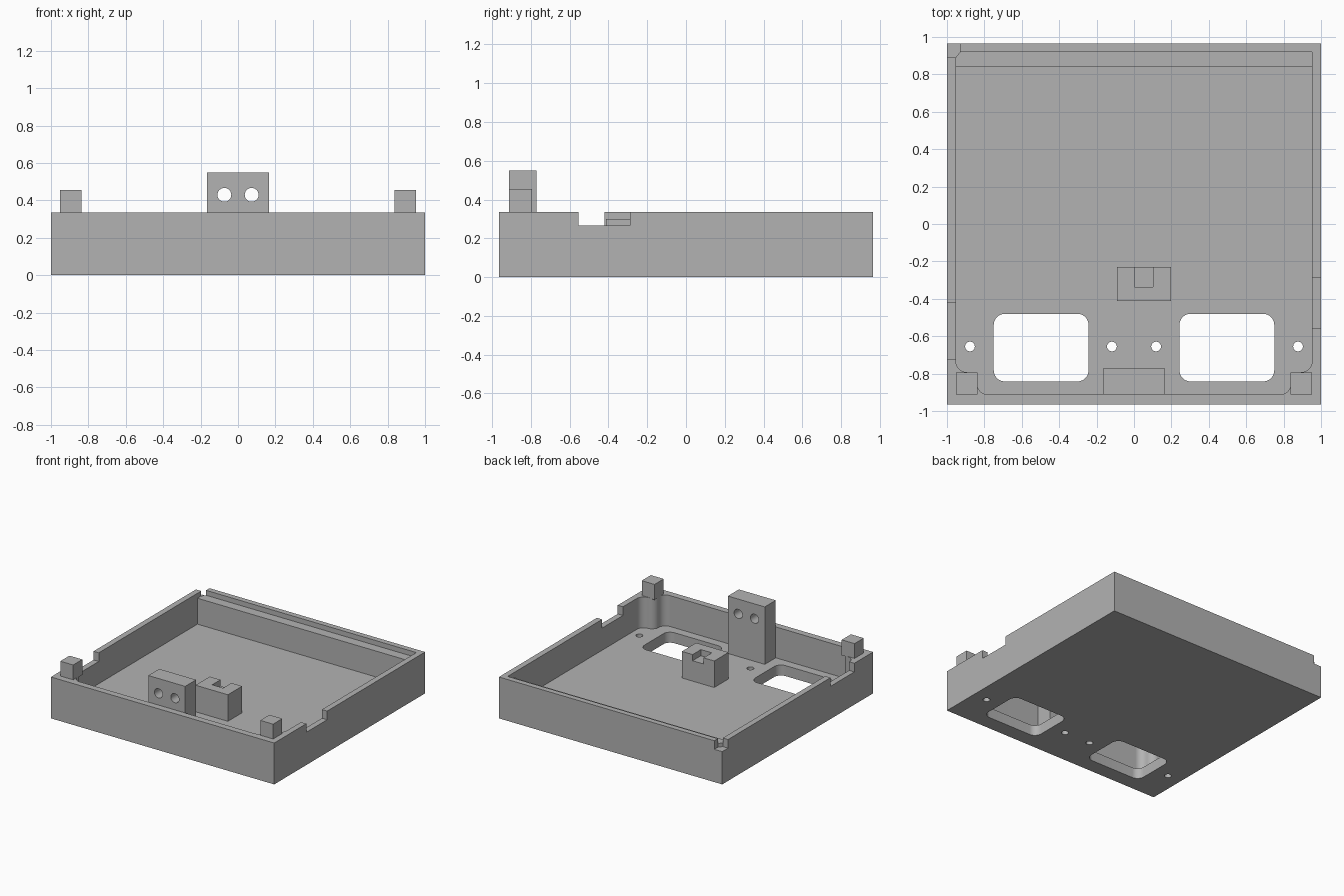
import bpy
import bmesh
from math import cos, sin, radians, pi

cube = bpy.data.objects.get("Cube")
if cube:
    bpy.data.objects.remove(cube, do_unlink=True)

grey = bpy.data.materials.new("plain_grey")
grey.use_nodes = True
COLOUR = (0.45, 0.45, 0.45, 1)
grey.diffuse_color = COLOUR
grey.node_tree.nodes["Principled BSDF"].inputs["Base Color"].default_value = COLOUR

FLOOR, RIM, SILL = 0.085, 0.335, 0.265
HALF_X, HALF_Y = 1.0, 0.965
IN_X, IN_FRONT, IN_BACK, LEDGE_Y = 0.953, -0.912, 0.92, 0.842
R = 0.06


def arc(cx, cy, r, a0, a1, n=10):
    angles = [radians(a0 + (a1 - a0) * i / n) for i in range(n + 1)]
    return [(cx + r * cos(a), cy + r * sin(a)) for a in angles]


def prism(name, outline, z0, z1):
    """Extrude a plan outline from z0 up to z1."""
    bm = bmesh.new()
    base = bm.faces.new([bm.verts.new((x, y, z0)) for x, y in outline])
    top = bmesh.ops.extrude_face_region(bm, geom=[base])["geom"]
    verts = [v for v in top if isinstance(v, bmesh.types.BMVert)]
    bmesh.ops.translate(bm, verts=verts, vec=(0, 0, z1 - z0))
    bmesh.ops.recalc_face_normals(bm, faces=bm.faces)
    mesh = bpy.data.meshes.new(name)
    bm.to_mesh(mesh)
    bm.free()
    mesh.materials.append(grey)
    obj = bpy.data.objects.new(name, mesh)
    bpy.context.collection.objects.link(obj)
    return obj


def box(name, x0, x1, y0, y1, z0, z1):
    return prism(name, [(x0, y0), (x1, y0), (x1, y1), (x0, y1)], z0, z1)


def rounded(x0, x1, y0, y1, r):
    return (arc(x1 - r, y0 + r, r, -90, 0) + arc(x1 - r, y1 - r, r, 0, 90)
            + arc(x0 + r, y1 - r, r, 90, 180) + arc(x0 + r, y0 + r, r, 180, 270))


def activate(obj):
    bpy.ops.object.select_all(action='DESELECT')
    obj.select_set(True)
    bpy.context.view_layer.objects.active = obj


def cut(obj, cutter):
    cutter.hide_render = True
    mod = obj.modifiers.new("cut", 'BOOLEAN')
    mod.operation, mod.solver, mod.object = 'DIFFERENCE', 'EXACT', cutter
    activate(obj)
    bpy.ops.object.modifier_apply(modifier=mod.name)
    bpy.data.objects.remove(cutter, do_unlink=True)


# Tray: outer block with a cavity that leaves rounded pillars at the front corners
tray = box("tray", -HALF_X, HALF_X, -HALF_Y, HALF_Y, 0, RIM)
side = (arc(0.78, IN_FRONT + R, R, -90, 0)
        + arc(0.90, IN_FRONT + R, R, 180, 90)[1:]
        + arc(IN_X - R, IN_FRONT + 3 * R, R, -90, 0)
        + [(IN_X, LEDGE_Y)])
cut(tray, prism("cavity", side + [(-x, y) for x, y in reversed(side)], FLOOR, 1))

# Step along the back wall
cut(tray, box("ledge_step", -IN_X, IN_X, 0.8, IN_BACK, 0.295, 1))

# Notches in both side walls and at one back corner
cut(tray, box("left_notch", 0.9, 1.1, -0.555, -0.288, SILL, 1))
cut(tray, box("right_notch", -1.1, -0.9, -0.725, -0.42, SILL, 1))
cut(tray, prism("corner_notch", [(-1.1, 0.89), (-IN_X, 0.89), (-0.93, IN_BACK),
                                 (-0.93, 1.1), (-1.1, 1.1)], SILL, 1))

# Floor windows and screw holes, mirrored
for s in (-1, 1):
    xs = sorted((s * 0.243, s * 0.75))
    cut(tray, prism("window", rounded(*xs, -0.842, -0.48, R), -0.1, 0.2))
    for x in (0.118, 0.877):
        cut(tray, prism("screw_hole", arc(s * x, -0.655, 0.026, 0, 345, 23), -0.1, 0.2))

# Square posts above the corner pillars
parts = [tray]
for name, s in (("left_post", 1), ("right_post", -1)):
    xs = sorted((s * 0.838, s * IN_X))
    parts.append(box(name, *xs, IN_FRONT, -0.795, RIM - 0.005, 0.455))

# Tall front block with two bores through it
block = box("front_block", -0.165, 0.165, IN_FRONT, -0.772, FLOOR - 0.01, 0.55)
for x in (-0.073, 0.073):
    bore = prism("bore", arc(0, 0, 0.037, 0, 345, 23), -0.2, 0.2)
    bore.rotation_euler.x = pi / 2
    bore.location = (x, -0.84, 0.43)
    cut(block, bore)
parts.append(block)

# Low block with a slot open to the back
rest = box("slotted_block", -0.092, 0.198, -0.412, -0.23, FLOOR - 0.01, 0.3)
cut(rest, box("slot", 0.004, 0.102, -0.336, -0.1, 0.25, 1))
parts.append(rest)

for obj in parts:
    activate(obj)
    bpy.ops.object.shade_smooth_by_angle(angle=radians(30))
